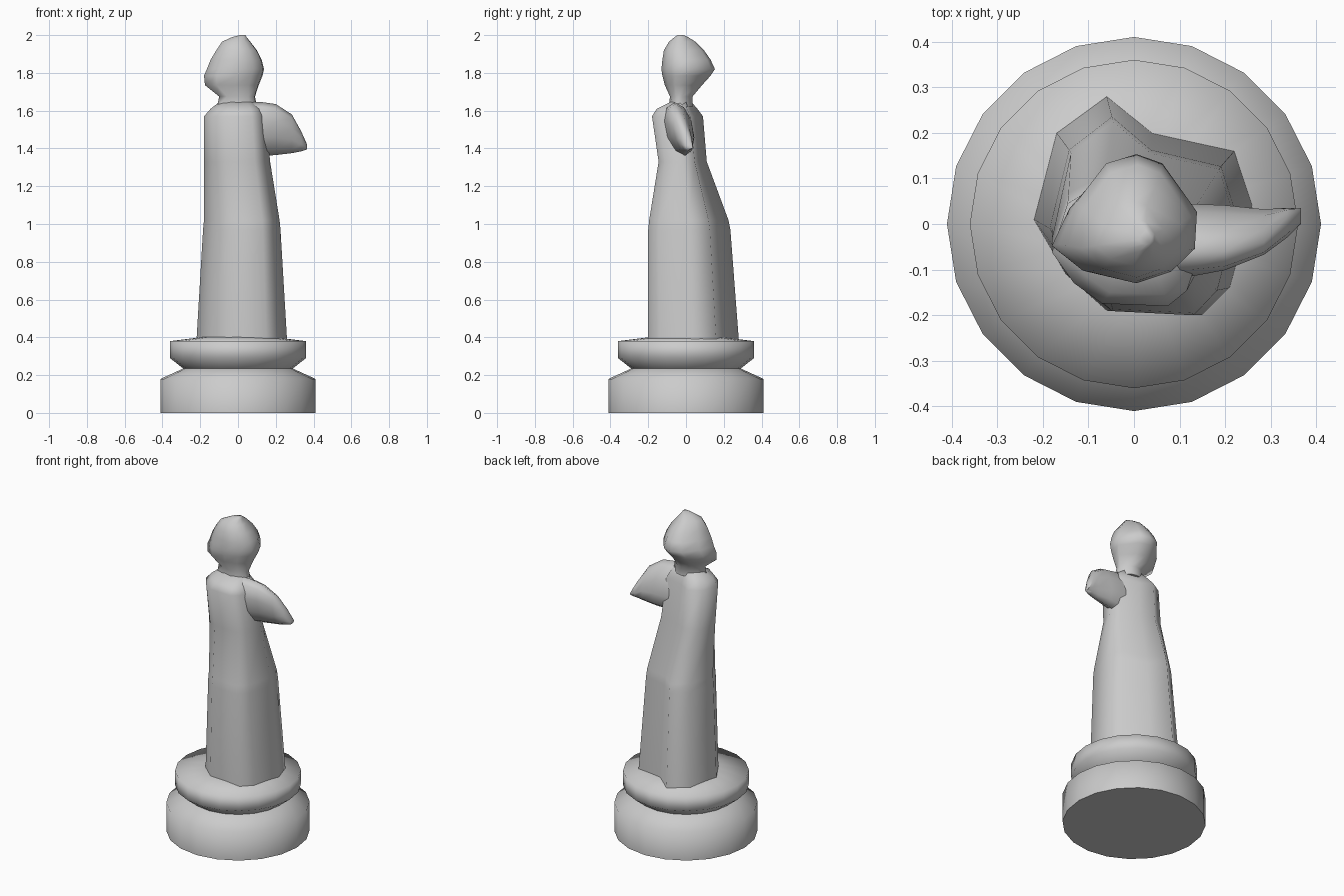
import bpy, bmesh, math
from mathutils import Vector

cube = bpy.data.objects.get("Cube")
if cube:
    bpy.data.objects.remove(cube, do_unlink=True)

# One stone grey for the whole piece
stone = bpy.data.materials.new("stone grey")
stone.use_nodes = True
grey = (0.6, 0.6, 0.6, 1)
stone.diffuse_color = grey
for node in stone.node_tree.nodes:
    if node.type == 'BSDF_PRINCIPLED':
        node.inputs["Base Color"].default_value = grey


def loft(name, rings, angle):
    """Skin a stack of equal-length rings and cap both ends."""
    bm = bmesh.new()
    loops = [[bm.verts.new(p) for p in ring] for ring in rings]
    for low, high in zip(loops, loops[1:]):
        for i in range(len(low)):
            j = (i + 1) % len(low)
            bm.faces.new((low[i], low[j], high[j], high[i]))
    bm.faces.new(loops[0][::-1])
    bm.faces.new(loops[-1])
    bmesh.ops.recalc_face_normals(bm, faces=bm.faces)
    mesh = bpy.data.meshes.new(name)
    bm.to_mesh(mesh)
    bm.free()
    mesh.materials.append(stone)
    mesh.shade_smooth()
    mesh.set_sharp_from_angle(angle=math.radians(angle))
    obj = bpy.data.objects.new(name, mesh)
    bpy.context.collection.objects.link(obj)
    return obj


def fitted(outline, bounds):
    """Place an outline at height z, stretched to the given x and y limits."""
    z, x0, x1, y0, y1 = bounds
    us, vs = zip(*outline)
    return [Vector((x0 + (u - min(us)) / (max(us) - min(us)) * (x1 - x0),
                    y0 + (v - min(vs)) / (max(vs) - min(vs)) * (y1 - y0), z))
            for u, v in outline]


def circle(radius, z, sides=20):
    return [Vector((radius * math.cos(math.tau * i / sides),
                    radius * math.sin(math.tau * i / sides), z))
            for i in range(sides)]


# Turned base with a waist
profile = [(.41, 0), (.41, .18), (.29, .235), (.36, .29), (.36, .38), (.16, .405)]
loft("base", [circle(r, z) for r, z in profile], 86)

# Robed body, one uneven outline squeezed towards the shoulders
robe_outline = [(-.22, .01), (-.15, -.11), (-.06, -.19), (.15, -.2), (.21, -.14),
                (.26, .04), (.22, .16), (.04, .2), (-.06, .28), (-.17, .2)]
robe_levels = [(.38, -.22, .26, -.2, .28), (.97, -.185, .225, -.2, .235),
               (1.02, -.18, .22, -.195, .225), (1.33, -.18, .17, -.145, .11),
               (1.57, -.18, .15, -.18, .09), (1.61, -.145, .13, -.155, .06),
               (1.645, -.1, .09, -.085, .03)]
loft("robe", [fitted(robe_outline, b) for b in robe_levels], 80)

# Pointed head on a short neck
head_outline = [(-.18, -.04), (-.11, -.1), (0, -.125), (.08, -.1), (.135, -.05),
                (.14, .03), (.06, .135), (0, .155), (-.07, .135), (-.14, .05)]
head_levels = [(1.62, -.11, .1, -.09, .035), (1.675, -.1, .09, -.085, .035),
               (1.735, -.175, .11, -.112, .085), (1.785, -.18, .13, -.125, .13),
               (1.82, -.165, .138, -.13, .153), (1.87, -.145, .125, -.125, .13),
               (1.92, -.115, .1, -.117, .095), (1.965, -.085, .065, -.09, .05),
               (1.99, -.03, .045, -.06, .01), (2.0, .01, .04, -.045, -.015)]
loft("head", [fitted(head_outline, b) for b in head_levels], 80)


# Left arm: a leaning oval narrowing to the hand
def arm_ring(x, top_y, top_z, low_y, low_z, half_width, sides=10):
    top, low = Vector((x, top_y, top_z)), Vector((x, low_y, low_z))
    centre, reach = (top + low) / 2, (top - low) / 2
    side = Vector((0, half_width, 0))
    return [centre + reach * math.cos(math.tau * i / sides)
            + side * math.sin(math.tau * i / sides) for i in range(sides)]


arm_stations = [(.04, -.06, 1.645, -.03, 1.35, .08), (.13, -.06, 1.645, -.01, 1.36, .075),
                (.2, -.06, 1.635, 0, 1.365, .065), (.285, -.04, 1.58, .005, 1.375, .045),
                (.335, -.005, 1.49, .01, 1.385, .032), (.366, .02, 1.42, .015, 1.395, .018)]
loft("left_arm", [arm_ring(*s) for s in arm_stations], 80)
